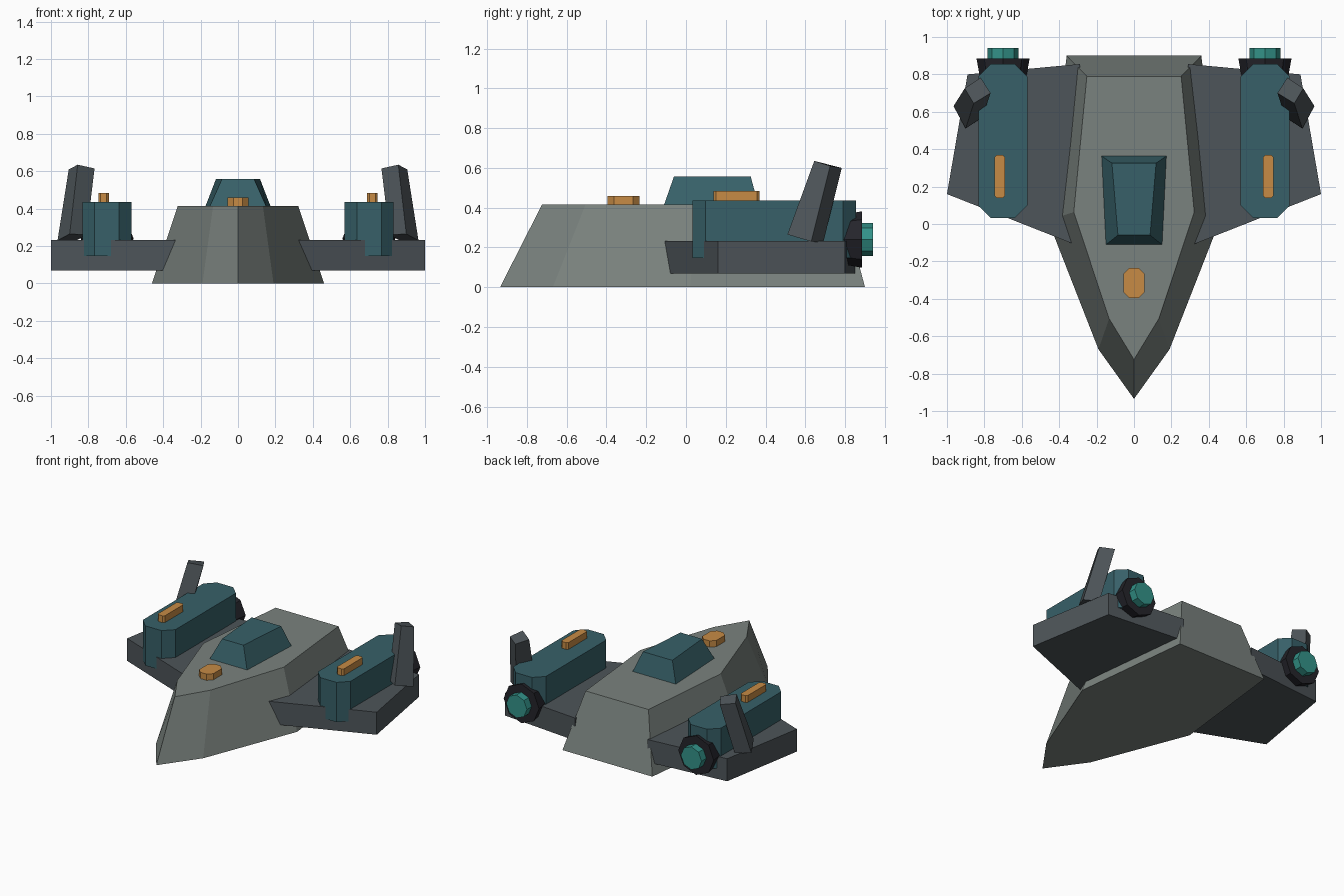
import bpy
import bmesh
import math
from mathutils import Matrix

cube = bpy.data.objects.get("Cube")
if cube:
    bpy.data.objects.remove(cube, do_unlink=True)


def material(name, r, g, b):
    mat = bpy.data.materials.new(name)
    mat.use_nodes = True
    mat.diffuse_color = (r, g, b, 1)
    mat.node_tree.nodes["Principled BSDF"].inputs["Base Color"].default_value = (r, g, b, 1)
    return mat


HULL = material("hull_grey", 0.195, 0.225, 0.21)
SLATE = material("wing_slate", 0.075, 0.09, 0.1)
TEAL = material("pod_teal", 0.038, 0.117, 0.138)
BLACK = material("engine_black", 0.018, 0.018, 0.024)
GLOW = material("nozzle_turquoise", 0.033, 0.29, 0.25)
AMBER = material("lamp_amber", 0.57, 0.26, 0.06)


def finish(name, bm, mat):
    bmesh.ops.recalc_face_normals(bm, faces=bm.faces)
    mesh = bpy.data.meshes.new(name)
    bm.to_mesh(mesh)
    bm.free()
    mesh.materials.append(mat)
    obj = bpy.data.objects.new(name, mesh)
    bpy.context.collection.objects.link(obj)
    return obj


def loft(name, bottom, top, mat):
    """Join two matching outlines of 3D points into a closed solid."""
    bm = bmesh.new()
    low = [bm.verts.new(p) for p in bottom]
    high = [bm.verts.new(p) for p in top]
    bm.faces.new(low[::-1])
    bm.faces.new(high)
    n = len(low)
    for i in range(n):
        j = (i + 1) % n
        bm.faces.new((low[i], low[j], high[j], high[i]))
    return finish(name, bm, mat)


def at_height(outline, z):
    return [(x, y, z) for x, y in outline]


def prism(name, outline, z0, z1, mat):
    return loft(name, at_height(outline, z0), at_height(outline, z1), mat)


def chamfered(x0, x1, y0, y1, c):
    return [(x0 + c, y0), (x1 - c, y0), (x1, y0 + c), (x1, y1 - c),
            (x1 - c, y1), (x0 + c, y1), (x0, y1 - c), (x0, y0 + c)]


def octagon_drum(name, x, z, y0, y1, r0, r1, mat):
    """Eight-sided drum along y, radius r0 at y0 and r1 at y1."""
    bm = bmesh.new()
    place = Matrix.Translation((x, (y0 + y1) / 2, z)) @ Matrix.Rotation(-math.pi / 2, 4, "X")
    bmesh.ops.create_cone(bm, cap_ends=True, segments=8, radius1=r0, radius2=r1,
                          depth=y1 - y0, matrix=place)
    return finish(name, bm, mat)


# Hull: arrowhead outline tapering to a flat deck
half = [(0.19, -0.67), (0.46, 0.02), (0.36, 0.9)]
keel = [(0, -0.935)] + half + [(-x, y) for x, y in reversed(half)]
deck = [(x * 0.7, y * 0.825 + 0.047) for x, y in keel]
loft("hull", at_height(keel, 0), at_height(deck, 0.415), HULL)

# Canopy
loft("canopy",
     at_height([(-0.152, -0.112), (0.152, -0.112), (0.175, 0.365), (-0.175, 0.365)], 0.41),
     at_height([(-0.086, -0.06), (0.086, -0.06), (0.118, 0.325), (-0.118, 0.325)], 0.558), TEAL)

# Nose lamp
prism("nose_lamp", chamfered(-0.057, 0.057, -0.395, -0.235, 0.032), 0.41, 0.46, AMBER)

for side, s in (("left", 1), ("right", -1)):
    def mirrored(points):
        return [(s * p[0], *p[1:]) for p in points]

    # Wing slab
    wing = [(0.29, -0.12), (1.0, 0.16), (0.89, 0.8), (0.29, 0.855)]
    prism(side + "_wing", mirrored(wing), 0.07, 0.233, SLATE)

    # Engine pod with its lamp
    prism(side + "_pod", mirrored(chamfered(0.57, 0.832, 0.033, 0.855, 0.066)), 0.147, 0.435, TEAL)
    prism(side + "_pod_lamp", mirrored(chamfered(0.69, 0.746, 0.138, 0.37, 0.012)), 0.43, 0.484, AMBER)

    # Engine collar and nozzle
    octagon_drum(side + "_engine_collar", s * 0.7, 0.24, 0.79, 0.885, 0.125, 0.142, BLACK)
    octagon_drum(side + "_nozzle", s * 0.7, 0.24, 0.86, 0.94, 0.083, 0.083, GLOW)

    # Leaning fin
    foot = [(0.9, 0.51, 0.265), (0.965, 0.63, 0.23), (0.875, 0.69, 0.225), (0.81, 0.57, 0.26)]
    tip = [(0.857, 0.645, 0.635), (0.905, 0.725, 0.61), (0.82, 0.783, 0.6), (0.767, 0.7, 0.615)]
    loft(side + "_fin", mirrored(foot), mirrored(tip), SLATE)
